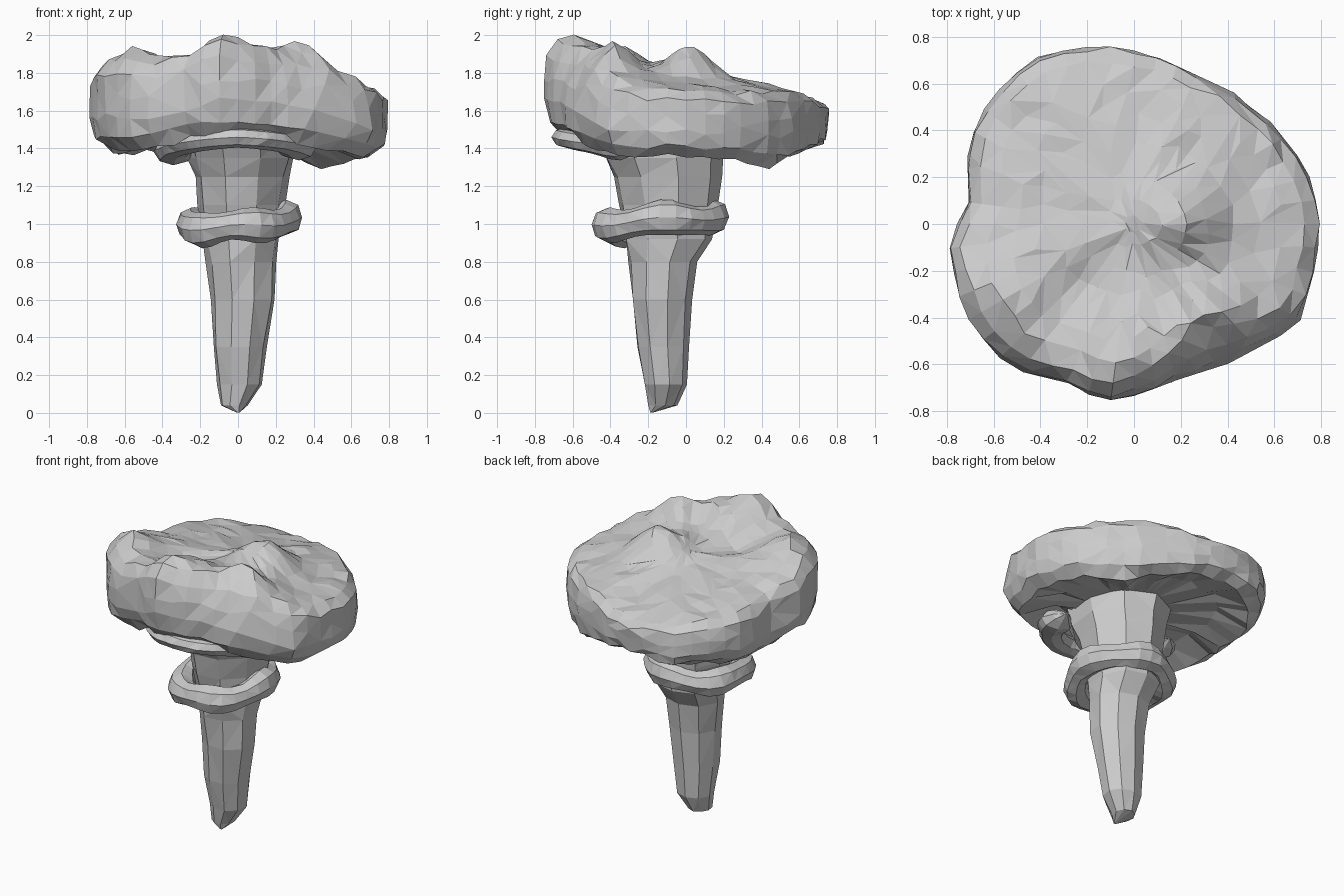
import bpy, bmesh, random
from math import sin, cos, pi, radians, exp
from mathutils import Vector, noise

if "Cube" in bpy.data.objects:
    bpy.data.objects.remove(bpy.data.objects["Cube"])

random.seed(4)


def make_object(name, bm):
    bmesh.ops.triangulate(bm, faces=bm.faces[:])
    bmesh.ops.recalc_face_normals(bm, faces=bm.faces[:])
    mesh = bpy.data.meshes.new(name)
    bm.to_mesh(mesh)
    bm.free()
    obj = bpy.data.objects.new(name, mesh)
    bpy.context.collection.objects.link(obj)
    return obj


def loft(name, rings, closed=False):
    """Skin a stack of equal-length rings; cap the ends or close the loop."""
    bm = bmesh.new()
    rows = [[bm.verts.new(p) for p in ring] for ring in rings]
    n = len(rows[0])
    pairs = list(zip(rows, rows[1:])) + ([(rows[-1], rows[0])] if closed else [])
    for a, b in pairs:
        for i in range(n):
            j = (i + 1) % n
            bm.faces.new((a[i], a[j], b[j], b[i]))
    if not closed:
        bm.faces.new(rows[0])
        bm.faces.new(rows[-1])
    bmesh.ops.remove_doubles(bm, verts=bm.verts[:], dist=0.0005)
    return make_object(name, bm)


def jitter(a):
    return random.uniform(-a, a)


# Cap outline: angle, radius, upper rim height, lower rim height
RIM = [(0, .80, 1.73, 1.37), (20, .765, 1.71, 1.36), (45, .71, 1.72, 1.31),
       (70, .695, 1.71, 1.37), (90, .74, 1.67, 1.42), (120, .825, 1.68, 1.40),
       (150, .80, 1.73, 1.38), (172, .715, 1.77, 1.37), (188, .80, 1.82, 1.42),
       (207, .815, 1.90, 1.39), (230, .81, 1.87, 1.40), (246, .735, 1.90, 1.46),
       (260, .765, 1.99, 1.49), (285, .695, 1.95, 1.48), (312, .74, 1.93, 1.42),
       (328, .825, 1.79, 1.37), (345, .80, 1.74, 1.37), (360, .80, 1.73, 1.37)]

# Bumps and dents on the top: x, y, height, spread
BUMPS = [(.2, .01, .17, .12), (.12, -.22, -.06, .1), (-.2, -.24, -.06, .1),
         (.37, -.33, .05, .1), (-.05, -.5, .03, .1), (-.64, -.36, .04, .1),
         (-.48, -.38, .04, .07)]


def rim(a):
    for p, q in zip(RIM, RIM[1:]):
        if p[0] <= a <= q[0]:
            t = (a - p[0]) / (q[0] - p[0])
            return [u + (v - u) * t for u, v in zip(p[1:], q[1:])]


def top_height(x, y, z):
    z += sum(h * exp(-((x - cx) ** 2 + (y - cy) ** 2) / (2 * s * s)) for cx, cy, h, s in BUMPS)
    return z + .02 * noise.noise(Vector((x * 7, y * 7, 3)))


# Cap: underside and wall rows (radius share, height share), then top rows
WALL = [(.62, .15), (.87, -.02), (.965, .12), (1, .33), (1, .57), (.985, .8), (.915, .96)]
TOP = [.8, .67, .54, .41, .28, .15, .05]
SEG = 48
inner = []
for i in range(SEG):
    t = 2 * pi * i / SEG
    inner.append((.26 * cos(t), .28 * sin(t) - .08, 1.46))
rings = [inner]
for f, h in WALL:
    row = []
    for i in range(SEG):
        a = 360 * i / SEG
        r, zt, zb = rim(a)
        t = radians(a)
        # the front right wall leans inward towards the top
        lean = .3 * max(0, h - .4) * exp(-((a - 303) / 24) ** 2)
        rough = noise.noise(Vector((5 * cos(t), 5 * sin(t), 6 * h)))
        k = f - lean + .02 * rough + (jitter(.012) if f < 1 else -random.uniform(0, .012))
        row.append((r * k * cos(t), r * k * sin(t), zb + (zt - zb) * h + jitter(.016)))
    rings.append(row)
for f in TOP:
    row = []
    for i in range(SEG):
        a = 360 * i / SEG
        r, zt, zb = rim(a)
        lean = .18 * f * exp(-((a - 303) / 24) ** 2)
        t = radians(a)
        k = f - lean + jitter(.02) * f
        x, y = r * k * cos(t), r * k * sin(t)
        z = 1.8 + (zt - 1.8) * min(1, f / .84)
        row.append((x, y, top_height(x, y, z) + jitter(.01) * f))
    rings.append(row)
cap = loft("cap", rings)
# Irregular facets
facets = cap.modifiers.new("facets", 'DECIMATE')
facets.ratio = .68

# Stem: height, left, right, front, back
STEM = [(.003, -.01, .01, -.19, -.17), (.04, -.09, .05, -.2, -.05), (.15, -.11, .12, -.22, 0),
        (.35, -.13, .15, -.26, .01), (.6, -.145, .19, -.29, .03), (.8, -.165, .205, -.305, .06),
        (.92, -.19, .22, -.32, .14), (1.1, -.21, .24, -.35, .16), (1.25, -.23, .26, -.38, .18),
        (1.35, -.26, .29, -.43, .2), (1.5, -.29, .3, -.5, .21)]
rings = []
for z, x0, x1, y0, y1 in STEM:
    row = []
    for i in range(9):
        t = 2 * pi * i / 9 + .2
        k = 1.03 + jitter(.045)
        row.append(((x0 + x1) / 2 + (x1 - x0) / 2 * k * cos(t),
                    (y0 + y1) / 2 + (y1 - y0) / 2 * k * sin(t), z))
    rings.append(row)
loft("stem", rings)


def collar(name, centre, rx, ry, width, height, wave, start=0, sweep=360, seg=26, sides=8):
    """Lumpy roll of flesh around the stem; wave(t) gives height offset and thickness."""
    closed = sweep == 360
    loops = []
    for i in range(seg):
        t = radians(start + sweep * i / (seg if closed else seg - 1))
        dz, thick = wave(t)
        loop = []
        for j in range(sides):
            u = 2 * pi * j / sides
            off = width * thick * cos(u)
            loop.append((centre[0] + (rx + off) * cos(t) + jitter(.005),
                         centre[1] + (ry + off) * sin(t) + jitter(.005),
                         centre[2] + dz + height * thick * sin(u)))
        loops.append(loop)
    return loft(name, loops, closed)


# Ring around the stem
collar("stem_ring", (0, -.14, 1.005), .255, .285, .08, .085,
       lambda t: (.018 * cos(t) + .02 * sin(t) + .012 * cos(4 * t), 1 + .12 * sin(5 * t + 1)))


def fold_wave(t):
    """Thin across the front, swelling to a lump near each end."""
    lumps = sum(exp(-((t - radians(c)) / .22) ** 2) for c in (176, 335))
    ends = max(.1, min(1, (t - radians(158)) / .2, (radians(355) - t) / .2))
    return -.05 * sin(t) - .02 * abs(cos(t)), (1 + .35 * lumps) * ends


# Rolled fold under the front of the cap
collar("under_fold", (0, -.2, 1.41), .34, .43, .08, .055, fold_wave, 158, 197)
